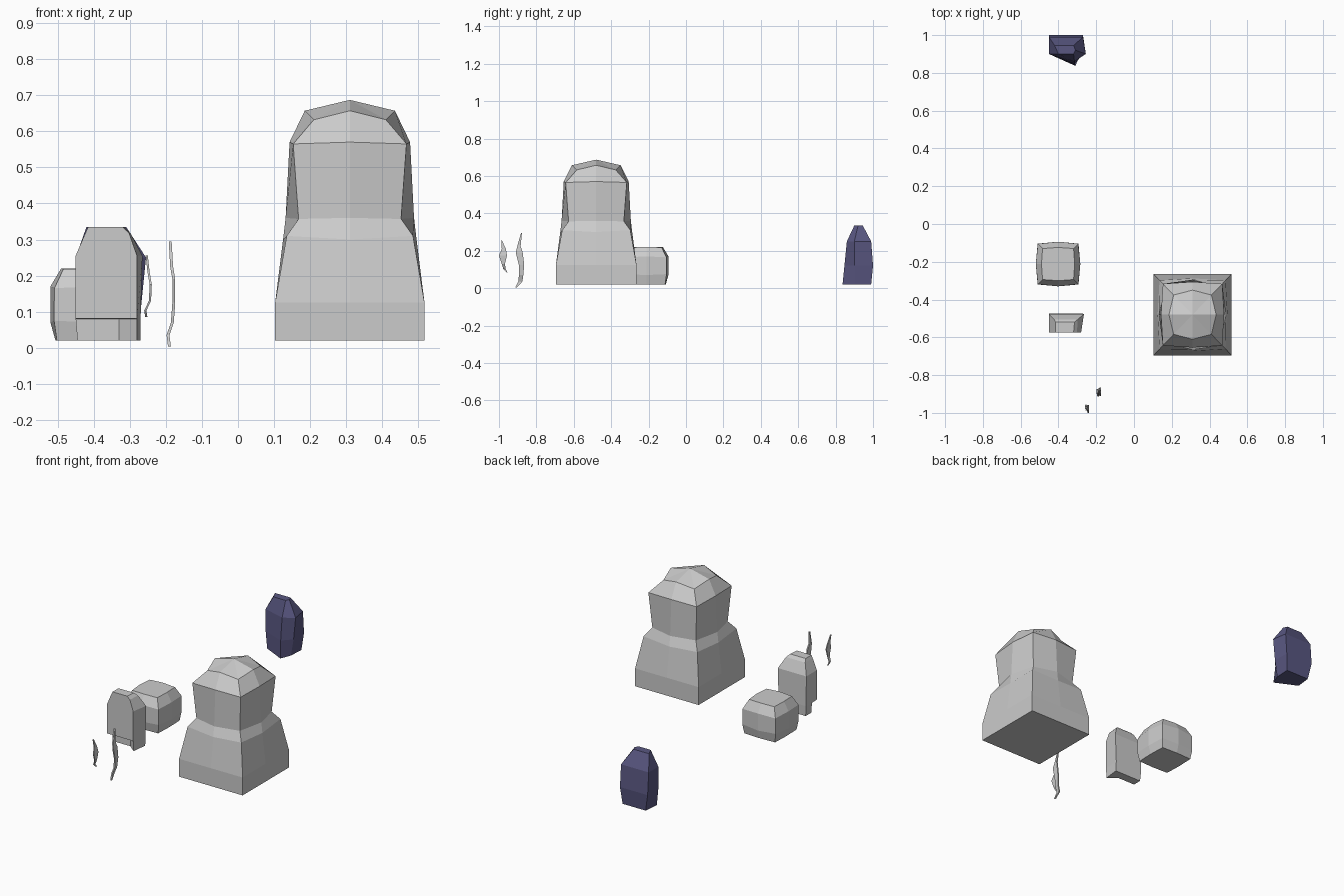
import bpy, bmesh

if "Cube" in bpy.data.objects:
    bpy.data.objects.remove(bpy.data.objects["Cube"])


def loft(name, rings, apex=None, mat=None):
    """Skin a stack of equal-length point rings, capped flat or to an apex."""
    bm = bmesh.new()
    vs = [[bm.verts.new(p) for p in r] for r in rings]
    n = len(vs[0])
    for a, b in zip(vs, vs[1:]):
        for i in range(n):
            j = (i + 1) % n
            bm.faces.new((a[i], a[j], b[j], b[i]))
    bm.faces.new(vs[0][::-1])
    if apex:
        t = bm.verts.new(apex)
        for i in range(n):
            bm.faces.new((vs[-1][i], vs[-1][(i + 1) % n], t))
    else:
        bm.faces.new(vs[-1])
    bmesh.ops.recalc_face_normals(bm, faces=bm.faces)
    me = bpy.data.meshes.new(name)
    bm.to_mesh(me)
    bm.free()
    ob = bpy.data.objects.new(name, me)
    bpy.context.collection.objects.link(ob)
    if mat:
        me.materials.append(mat)
    return ob


def square_ring(cx, cy, corner, zc, mid, zm, sy=1.0):
    """Eight points: corners alternating with side midpoints."""
    pts = []
    for x, y in ((-1, -1), (0, -1), (1, -1), (1, 0), (1, 1), (0, 1), (-1, 1), (-1, 0)):
        s, z = (corner, zc) if x and y else (mid, zm)
        pts.append((cx + x * s, cy + y * s * sy, z))
    return pts


def at_z(z, pts):
    return [(x, y, z) for x, y in pts]


# large stepped boulder
cx, cy = 0.31, -0.48
loft("large_boulder", [square_ring(cx, cy, *p, sy=1.04) for p in (
    (.207, .02, .207, .02), (.207, .125, .207, .125), (.175, .31, .185, .30),
    (.142, .357, .178, .36), (.157, .565, .167, .57), (.1, .632, .125, .657))],
    apex=(cx, cy, .687))

# small rounded rock
loft("small_rock", [square_ring(-.402, -.212, *p) for p in (
    (.1, .02, .104, .02), (.108, .075, .118, .07),
    (.107, .165, .118, .17), (.082, .218, .088, .22))])

# tall slab rock: flat front, undercut at the foot
loft("slab_rock", [
    at_z(.02, [(-.445, -.53), (-.33, -.53), (-.28, -.572), (-.27, -.478), (-.445, -.478)]),
    at_z(.08, [(-.45, -.53), (-.33, -.53), (-.28, -.575), (-.27, -.475), (-.45, -.475)]),
    at_z(.081, [(-.45, -.575), (-.33, -.575), (-.28, -.575), (-.27, -.475), (-.45, -.475)]),
    at_z(.255, [(-.45, -.575), (-.33, -.575), (-.28, -.575), (-.265, -.477), (-.45, -.477)]),
    at_z(.318, [(-.423, -.575), (-.33, -.575), (-.302, -.575), (-.298, -.505), (-.423, -.505)]),
    at_z(.335, [(-.415, -.575), (-.34, -.575), (-.32, -.575), (-.315, -.52), (-.415, -.52)])])

# blue crystal-like rock
blue = bpy.data.materials.new("blue")
blue.diffuse_color = (0.10, 0.095, 0.22, 1)
blue.use_nodes = True
blue.node_tree.nodes["Principled BSDF"].inputs["Base Color"].default_value = blue.diffuse_color
loft("blue_rock", [
    at_z(.02, [(-.43, .99), (-.28, .99), (-.285, .9), (-.31, .837), (-.44, .9)]),
    at_z(.12, [(-.45, 1.0), (-.27, 1.0), (-.268, .9), (-.315, .847), (-.45, .9)]),
    at_z(.25, [(-.45, .99), (-.27, .99), (-.255, .9), (-.315, .86), (-.45, .9)]),
    at_z(.335, [(-.42, .945), (-.32, .945), (-.31, .92), (-.32, .9), (-.4, .9)])], mat=blue)


def blade(name, sections, t):
    """Thin wavy shard from (z, x, y_min, y_max) sections."""
    loft(name, [at_z(z, [(x - t, y0), (x + t, y0), (x + t, y1), (x - t, y1)])
                for z, x, y0, y1 in sections])


# two thin shards
blade("tall_shard", [
    (.003, -.19, -.913, -.905), (.035, -.194, -.897, -.875), (.07, -.182, -.893, -.87),
    (.125, -.178, -.894, -.865), (.19, -.178, -.91, -.873), (.225, -.184, -.902, -.884),
    (.295, -.188, -.882, -.877)], .004)
blade("short_shard", [
    (.085, -.254, -.961, -.955), (.103, -.257, -.977, -.964), (.13, -.244, -.985, -.968),
    (.175, -.242, -1.0, -.957), (.21, -.248, -.985, -.963), (.255, -.253, -.988, -.984)], .003)
